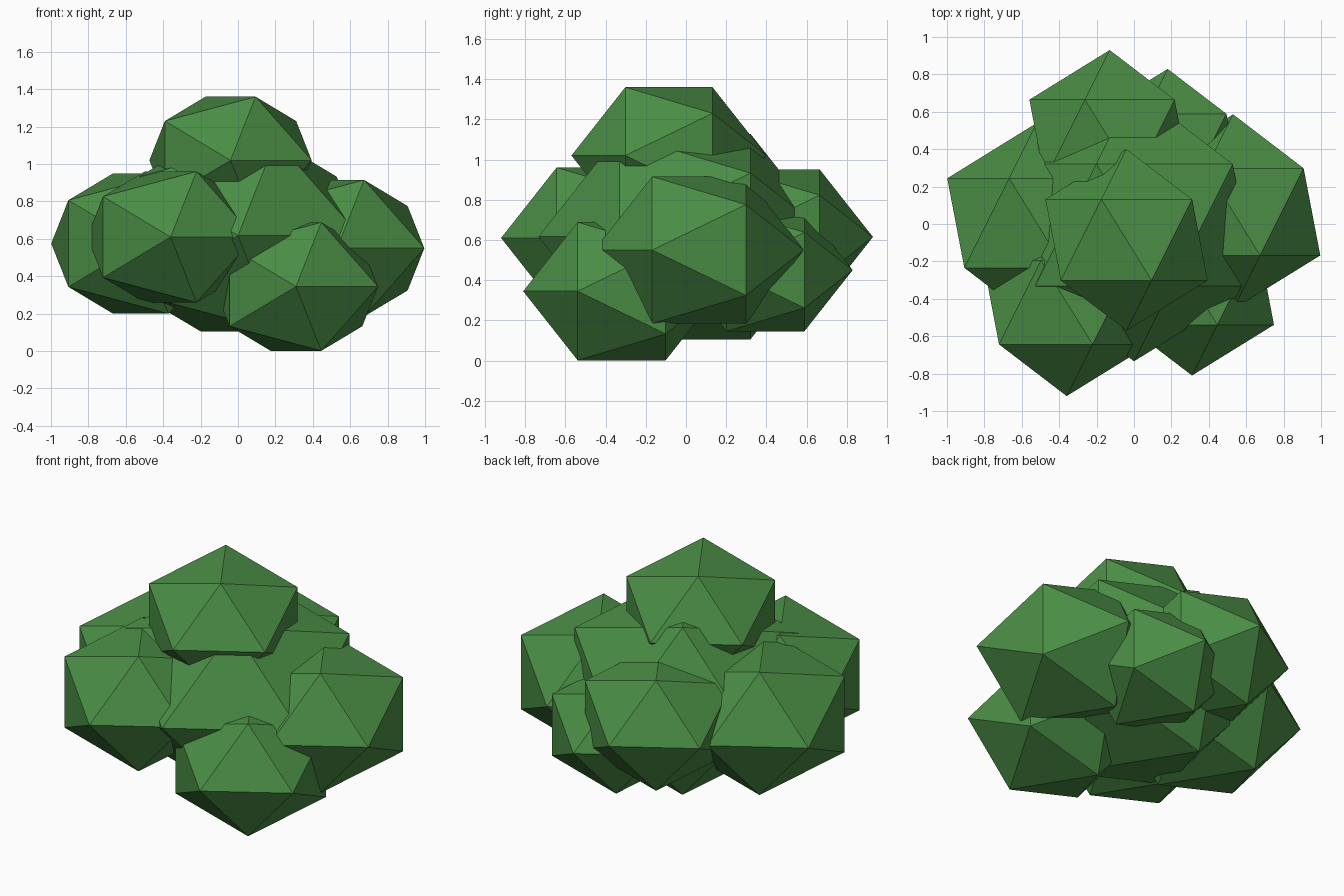
import bpy
import bmesh
import math
from mathutils import Matrix, Vector

cube = bpy.data.objects.get("Cube")
if cube:
    bpy.data.objects.remove(cube)

# One leaf green for the whole bush
leaf = bpy.data.materials.new("leaf_green")
leaf.use_nodes = True
green = (0.07, 0.27, 0.06, 1)
leaf.diffuse_color = green
leaf.node_tree.nodes["Principled BSDF"].inputs["Base Color"].default_value = green

PHI = (1 + math.sqrt(5)) / 2
SQUASH = 0.824
TURN = Matrix.Rotation(math.pi / 2 - math.atan(1 / PHI) + math.radians(63.435), 3, "Z")


def leaf_clump(name, centre, radius):
    """Flattened 20-sided clump, hulled from three golden rectangles."""
    bm = bmesh.new()
    for a in (-1, 1):
        for b in (-PHI, PHI):
            for corner in ((b, a, 0), (a, 0, b), (0, b, a)):
                p = TURN @ Vector(corner).normalized() * radius
                p.z *= SQUASH
                bm.verts.new(p)
    bmesh.ops.convex_hull(bm, input=bm.verts)
    bmesh.ops.recalc_face_normals(bm, faces=bm.faces)
    mesh = bpy.data.meshes.new(name)
    bm.to_mesh(mesh)
    bm.free()
    mesh.materials.append(leaf)
    obj = bpy.data.objects.new(name, mesh)
    obj.location = centre
    bpy.context.collection.objects.link(obj)


# Large core ringed by smaller clumps, with one on top
clumps = {
    "core_clump": ((0, -0.005, 0.617), 0.729),
    "top_clump": ((-0.04, -0.085, 1.02), 0.485),
    "front_left_clump": ((0.31, -0.32, 0.345), 0.49),
    "front_right_clump": ((-0.36, -0.42, 0.61), 0.5),
    "right_clump": ((-0.52, 0.005, 0.575), 0.535),
    "left_clump": ((0.53, 0.065, 0.55), 0.521),
    "back_right_clump": ((-0.13, 0.45, 0.615), 0.48),
    "back_left_clump": ((0.18, 0.395, 0.45), 0.434),
}
for name, (centre, radius) in clumps.items():
    leaf_clump(name, centre, radius)
